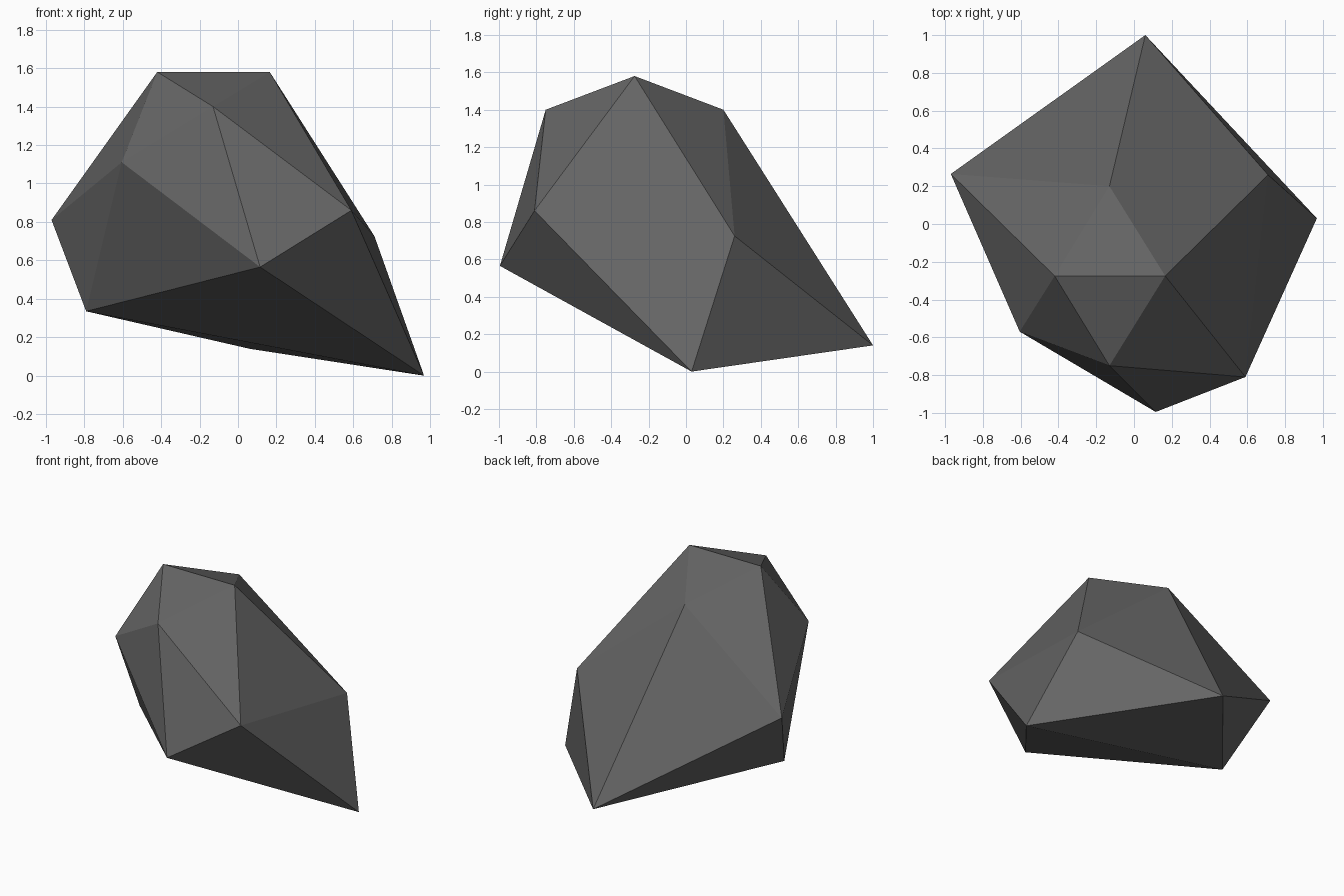
import bpy, bmesh

if "Cube" in bpy.data.objects:
    bpy.data.objects.remove(bpy.data.objects["Cube"])

# Dark grey stone colour
stone = bpy.data.materials.new("dark grey stone")
stone.diffuse_color = (0.13, 0.13, 0.13, 1.0)
stone.use_nodes = True
stone.node_tree.nodes["Principled BSDF"].inputs["Base Color"].default_value = stone.diffuse_color

# Twelve corners of the faceted boulder, from the top down
corners = [
    (-0.42, -0.275, 1.58), (0.165, -0.275, 1.58),    # top ridge
    (-0.13, -0.75, 1.40), (-0.13, 0.20, 1.40),       # front and back shoulders
    (-0.605, -0.57, 1.11), (0.59, -0.81, 0.86),      # upper sides
    (-0.97, 0.265, 0.81), (0.71, 0.26, 0.725),       # middle sides
    (0.115, -0.995, 0.565), (-0.79, -0.02, 0.335),   # front nose, left foot
    (0.06, 1.00, 0.14), (0.968, 0.03, 0.0),          # back foot, right foot
]

# Boulder: flat facets stretched over the corners
bm = bmesh.new()
for c in corners:
    bm.verts.new(c)
bmesh.ops.convex_hull(bm, input=bm.verts[:])
bmesh.ops.recalc_face_normals(bm, faces=bm.faces[:])
mesh = bpy.data.meshes.new("boulder")
bm.to_mesh(mesh)
bm.free()
mesh.materials.append(stone)
boulder = bpy.data.objects.new("boulder", mesh)
bpy.context.collection.objects.link(boulder)
